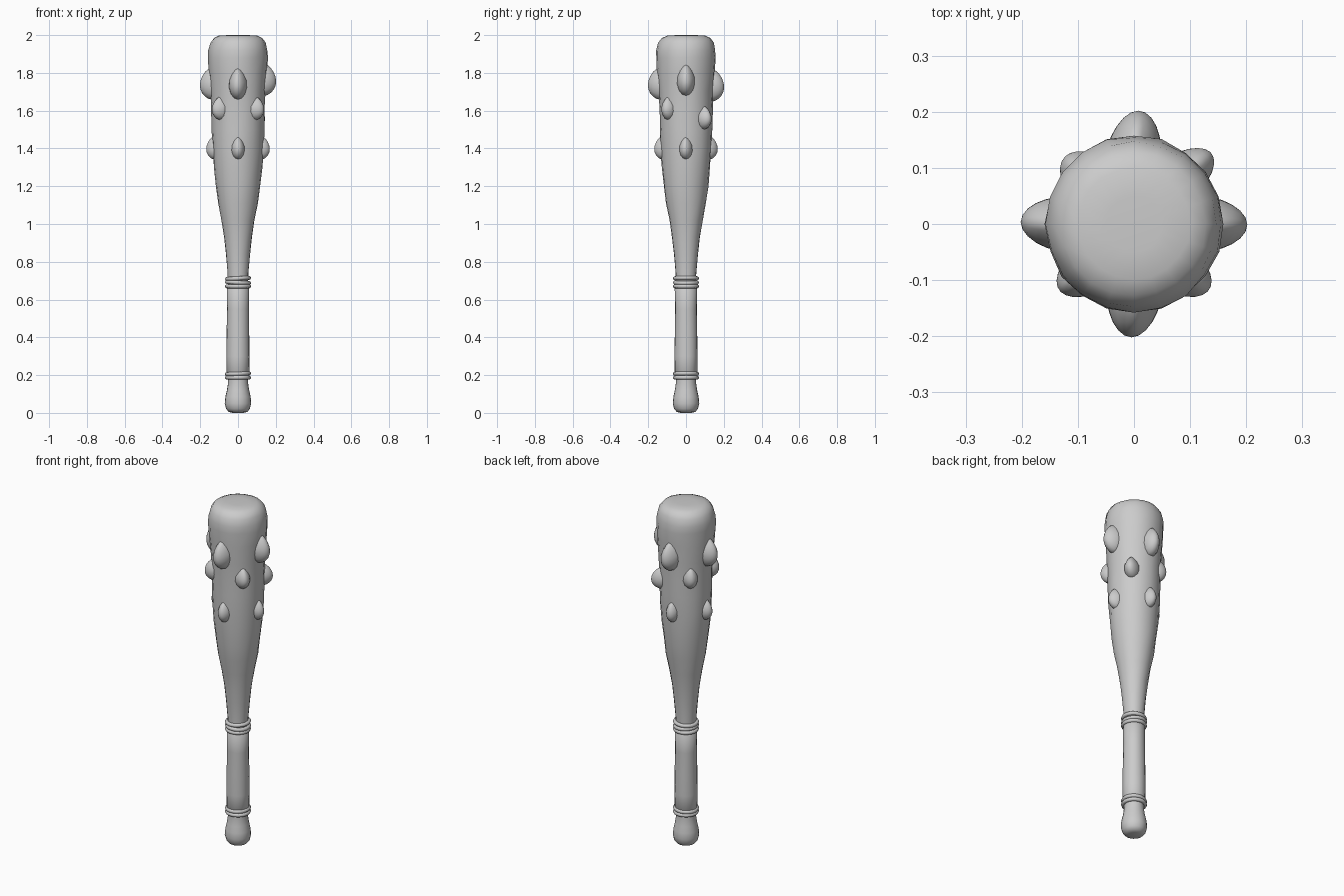
import bpy, bmesh, math, random
from mathutils import Vector, Matrix

random.seed(4)
if "Cube" in bpy.data.objects:
    bpy.data.objects.remove(bpy.data.objects["Cube"], do_unlink=True)

grey = bpy.data.materials.new("plain_grey")
grey.use_nodes = True
GREY = (0.6, 0.6, 0.6, 1)
grey.diffuse_color = GREY
grey.node_tree.nodes["Principled BSDF"].inputs["Base Color"].default_value = GREY


def finish(name, bm, angle=50):
    bmesh.ops.recalc_face_normals(bm, faces=bm.faces[:])
    mesh = bpy.data.meshes.new(name)
    bm.to_mesh(mesh)
    bm.free()
    mesh.materials.append(grey)
    obj = bpy.data.objects.new(name, mesh)
    bpy.context.collection.objects.link(obj)
    bpy.ops.object.select_all(action="DESELECT")
    bpy.context.view_layer.objects.active = obj
    obj.select_set(True)
    bpy.ops.object.shade_smooth_by_angle(angle=math.radians(angle))
    return obj


def lathe(name, profile, sides=20, wobble=0.0):
    """Closed solid of revolution with slightly uneven, hand-carved rings."""
    bm = bmesh.new()
    rings = []
    for r, z in profile:
        ring = []
        for i in range(sides):
            a = math.tau * i / sides
            k = r * (1 + random.uniform(-wobble, wobble))
            ring.append(bm.verts.new((k * math.cos(a), k * math.sin(a), z)))
        rings.append(ring)
    for low, high in zip(rings, rings[1:]):
        for i in range(sides):
            j = (i + 1) % sides
            bm.faces.new((low[i], low[j], high[j], high[i]))
    bm.faces.new(rings[0])
    bm.faces.new(rings[-1])
    return finish(name, bm)


# Club head tapering down to the handle
lathe("club_head", [
    (0.053, 0.66), (0.055, 0.74), (0.064, 0.84), (0.074, 0.93), (0.088, 1.02),
    (0.106, 1.11), (0.118, 1.20), (0.128, 1.30), (0.135, 1.40), (0.139, 1.50),
    (0.141, 1.60), (0.146, 1.70), (0.153, 1.80), (0.158, 1.88), (0.156, 1.92),
    (0.146, 1.96), (0.128, 1.985), (0.100, 1.997), (0.05, 2.0)], wobble=0.014)

# Grip wrap and rounded pommel
lathe("grip", [(0.05, 0.185), (0.06, 0.195), (0.061, 0.3), (0.060, 0.42), (0.058, 0.55),
               (0.059, 0.66), (0.05, 0.67)], wobble=0.015)
lathe("pommel", [(0.03, 0.0), (0.05, 0.006), (0.063, 0.022), (0.07, 0.05), (0.067, 0.085),
                 (0.059, 0.12), (0.053, 0.16), (0.053, 0.20)], wobble=0.008)


# Cord bindings at both ends of the grip
def cord(name, z, radius, thick, tilt):
    bm = bmesh.new()
    sides, steps = 8, 24
    turn = Matrix.Translation((0, 0, z)) @ Matrix.Rotation(tilt, 4, "Y")
    grid = []
    for i in range(steps):
        a = math.tau * i / steps
        out = Vector((math.cos(a), math.sin(a), 0))
        grid.append([])
        for j in range(sides):
            b = math.tau * j / sides
            p = out * (radius + thick * math.cos(b)) + Vector((0, 0, thick * math.sin(b)))
            grid[i].append(bm.verts.new(turn @ p))
    for i in range(steps):
        nxt = grid[(i + 1) % steps]
        for j in range(sides):
            k = (j + 1) % sides
            bm.faces.new((grid[i][j], nxt[j], nxt[k], grid[i][k]))
    finish(name, bm)


for n, (z, tilt) in enumerate([(0.67, 0.0), (0.69, 0.05), (0.712, -0.05)]):
    cord(f"upper_cord_{n + 1}", z, 0.058, 0.011, tilt)
for n, (z, tilt) in enumerate([(0.187, 0.0), (0.207, -0.04)]):
    cord(f"lower_cord_{n + 1}", z, 0.058, 0.011, tilt)


# Blunt studs: domes with a ridged crown and a pointed upper end
def stud(name, angle, z, surface, reach, width, height):
    bm = bmesh.new()
    bmesh.ops.create_uvsphere(bm, u_segments=14, v_segments=10, radius=1)
    lean = random.uniform(-0.2, 0.2)
    place = Matrix.Translation((0, 0, z)) @ Matrix.Rotation(angle, 4, "Z")
    for v in bm.verts:
        out, side, up = v.co.z, v.co.x, v.co.y
        pinch = 1 - 0.45 * max(up, 0) ** 2 - 0.15 * max(out, 0)
        crown = max(out, 0)
        v.co = place @ Vector((
            surface - 0.01 + (reach - surface + 0.01) * out,
            width / 2 * (side * pinch + lean * crown),
            height / 2 * (up * (1 - 0.15 * crown) + 0.12 * max(up, 0) - 0.08 * crown)))
    finish(name, bm, 60)


QUARTER = math.pi / 2
upper_z = [1.76, 1.73, 1.74, 1.74]
middle_z = [1.56, 1.61, 1.61, 1.61]
middle_reach = [0.187, 0.172, 0.178, 0.178]
for i, side in enumerate(["left", "back", "right", "front"]):
    stud(f"upper_stud_{side}", i * QUARTER, upper_z[i], 0.146, 0.202, 0.098, 0.165)
    stud(f"lower_stud_{side}", i * QUARTER, 1.40, 0.134, 0.168, 0.072, 0.118)
for i, side in enumerate(["back_left", "back_right", "front_right", "front_left"]):
    stud(f"middle_stud_{side}", (i + 0.5) * QUARTER, middle_z[i], 0.14,
         middle_reach[i], 0.082, 0.122)
